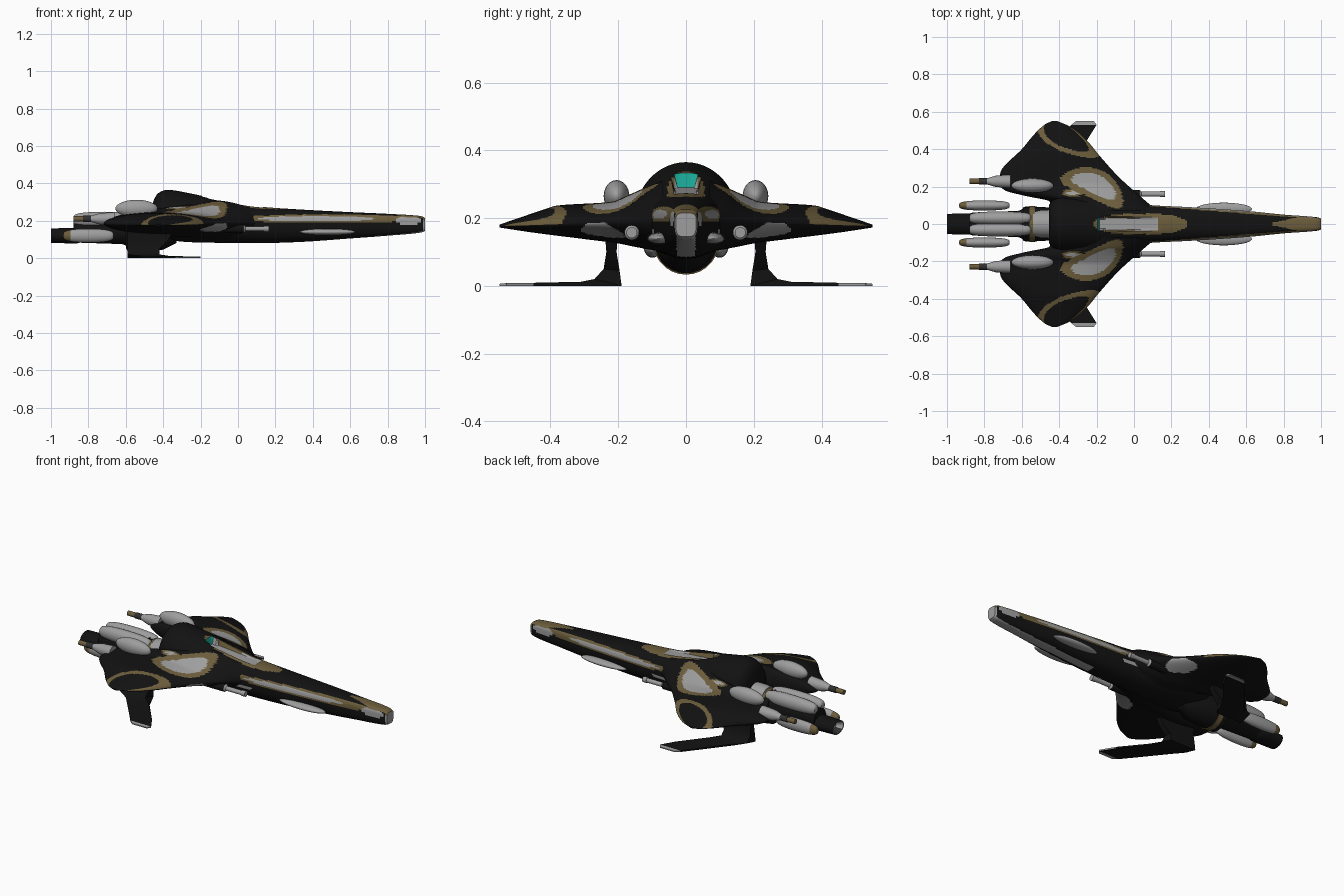
import bpy, bmesh, math
from mathutils import Vector

if "Cube" in bpy.data.objects:
    bpy.data.objects.remove(bpy.data.objects["Cube"])

COLS = {"hull_black": (.006, .006, .006), "light_grey": (.34, .34, .34), "bronze": (.15, .11, .045),
        "teal_glass": (.01, .38, .30), "dark_steel": (.03, .03, .03)}
MATS = []
for n, c in COLS.items():
    m = bpy.data.materials.new(n)
    m.diffuse_color = (*c, 1)
    m.use_nodes = True
    m.node_tree.nodes["Principled BSDF"].inputs["Base Color"].default_value = m.diffuse_color
    MATS.append(m)
BLACK, GREY, BRONZE, TEAL, STEEL = range(5)


def curve(tab, x):
    """Smooth interpolation through (x, value) pairs sorted by x."""
    if x <= tab[0][0]:
        return tab[0][1]
    for i in range(len(tab) - 1):
        (x0, a), (x1, b) = tab[i], tab[i + 1]
        if x <= x1:
            h, d = x1 - x0, (b - a) / (x1 - x0)
            dp = (a - tab[i-1][1]) / (x0 - tab[i-1][0]) if i else d
            dn = (tab[i+2][1] - b) / (tab[i+2][0] - x1) if i + 2 < len(tab) else d
            m0 = 2*d*dp/(d+dp) if d*dp > 0 else 0
            m1 = 2*d*dn/(d+dn) if d*dn > 0 else 0
            t = (x - x0) / h
            return (a*(1+2*t)*(1-t)**2 + m0*h*t*(1-t)**2 + b*t*t*(3-2*t) + m1*h*t*t*(t-1))
    return tab[-1][1]


def loft(name, rings, rule):
    """Skin closed rings, cap the ends, colour faces by rule(centre, normal)."""
    bm = bmesh.new()
    vs = [[bm.verts.new(p) for p in r] for r in rings]
    n = len(rings[0])
    for a, b in zip(vs, vs[1:]):
        for i in range(n):
            bm.faces.new((a[i], a[(i+1) % n], b[(i+1) % n], b[i]))
    bm.faces.new(vs[0])
    bm.faces.new(vs[-1])
    bmesh.ops.recalc_face_normals(bm, faces=bm.faces)
    bm.normal_update()
    for f in bm.faces:
        f.material_index = rule(f.calc_center_median(), f.normal)
    me = bpy.data.meshes.new(name)
    bm.to_mesh(me)
    bm.free()
    for m in MATS:
        me.materials.append(m)
    ob = bpy.data.objects.new(name, me)
    bpy.context.collection.objects.link(ob)
    bpy.context.view_layer.objects.active = ob
    ob.select_set(True)
    bpy.ops.object.shade_smooth_by_angle(angle=math.radians(40))
    ob.select_set(False)
    return ob


def lathe(name, prof, y, z, rule, sy=1, sz=1, n=28):
    """Round part along x from (x, radius) pairs."""
    rings = [[(x, y + sy*r*math.cos(k*math.tau/n), z + sz*r*math.sin(k*math.tau/n)) for k in range(n)]
             for x, r in prof]
    return loft(name, rings, rule if callable(rule) else (lambda c, nn: rule))


def pod(name, x0, x1, y, z, ry, rz, rule, p=.5):
    """Rounded capsule-like blob along x."""
    prof = []
    for i in range(21):
        a = math.pi * i / 20
        prof.append(((x0+x1)/2 - (x1-x0)/2*math.cos(a), max(.02, math.sin(a)**(2*p))))
    return lathe(name, prof, y, z, rule, ry, rz)


def ell(x, y, cx, cy, a, b, deg=0, bend=0, taper=0):
    """Below 1 inside a tilted, bent or tapered ellipse."""
    t = math.radians(deg)
    u = (x-cx)*math.cos(t) + (y-cy)*math.sin(t)
    v = -(x-cx)*math.sin(t) + (y-cy)*math.cos(t) + bend*u*u
    return (u/a)**2 + (v/(b*(1 - taper*max(-1, min(1, u/a)))))**2


# Fuselage: long spine, narrow nose, raised rear with a sunken canopy slot
W = [(-.455, .10), (-.43, .135), (-.38, .155), (-.25, .15), (-.1, .125), (.1, .1), (.3, .09), (.6, .07),
     (.8, .05), (.98, .036), (1, .03)]
ZT = [(-.455, .30), (-.43, .345), (-.38, .365), (-.25, .345), (-.1, .312), (.1, .277), (.3, .262),
      (.6, .246), (.8, .237), (.98, .225), (1, .215)]
ZB = [(-.455, .14), (-.43, .12), (-.38, .1), (-.25, .085), (.1, .08), (.3, .085), (.6, .105), (.8, .12),
      (.98, .137), (1, .145)]
PW = [(-.3, 1), (0, .9), (.5, .75), (1, .55)]


def hull_ring(x, n=80):
    w, zt, zb, p = (curve(t, x) for t in (W, ZT, ZB, PW))
    zm = .19
    ring = []
    for k in range(n):
        a = math.tau * k / n
        c, s = math.cos(a), math.sin(a)
        y = w * math.copysign(abs(c)**p, c)
        z = zm + (zt-zm if s > 0 else zm-zb) * math.copysign(abs(s)**p, s)
        if s > 0 and -.19 < x < .13 and abs(y) < .034:
            z = min(z, .29 - (x+.19)*.07)
        ring.append((x, y, z))
    return ring


def hull_rule(c, n):
    x, y, z = c.x, abs(c.y), c.z
    if n.z > .1 or n.x > .6:
        if -.205 < x < -.17 and y < .037 and n.x > .55:
            return TEAL
        if -.2 < x < .13 and y < .034:
            return GREY
        if abs((x-.035)/.25)**3 + (y/.055)**2 < 1 and z > .23:
            return BRONZE
    if x > .985:
        return BRONZE if z > .2 else GREY
    if n.z > .5 and x > .72 and y < .035*(x-.72)/.15:
        return BRONZE
    if n.z < -.5 and x > .3 and y < .028:
        return GREY
    if abs(n.y) > .25:
        if ell(x, z, .91, .20, .07, .024) < 1 or ell(x, z, .42, .211, .31, .014) < 1:
            return GREY
        if ell(x, z, .48, .211, .49, .023) < 1:
            return BRONZE
        if ell(x, z, .1, .16, .06, .01) < 1:
            return GREY
    return BLACK


loft("fuselage", [hull_ring(-.455 + 1.455*i/140) for i in range(141)], hull_rule)

# Wings: spanwise sections between leading and trailing edge curves
LEAD = [(.07, .13), (.1, .09), (.16, .02), (.25, -.08), (.36, -.18), (.45, -.255), (.52, -.34), (.55, -.41)]
TRAIL = [(.07, -.44), (.12, -.45), (.15, -.58), (.18, -.69), (.21, -.72), (.27, -.715), (.4, -.60),
         (.53, -.48), (.55, -.44)]
WT = [(.07, .31), (.12, .29), (.17, .268), (.22, .248), (.38, .237), (.42, .225), (.5, .198), (.55, .181)]
WB = [(.07, .10), (.15, .115), (.2, .125), (.3, .138), (.45, .157), (.55, .172)]


def wing_ring(y, s, n=56):
    xl, xt, zt, zb = (curve(t, y) for t in (LEAD, TRAIL, WT, WB))
    ze = .195 - .035*y
    ring = []
    for k in range(2*n):
        a = math.pi * k / n
        u = (1 - math.cos(a)) / 2
        f = abs(math.sin(a))**1.1
        ring.append((xl + (xt-xl)*u, s*y, ze + (zt-ze if k < n else zb-ze)*f))
    return ring


def wing_rule(c, n):
    x, y = c.x, abs(c.y)
    if n.z > 0:
        if ell(x, y, -.36, .462, .135, .055, -30, 0, .35) < 1:
            return BLACK
        if ell(x, y, -.35, .462, .19, .082, -30, 0, .3) < 1:
            return BRONZE
        if ell(x, y, -.205, .215, .13, .05, -25, 1.5) < 1:
            return GREY
        if ell(x, y, -.205, .215, .18, .078, -25, 1.5) < 1:
            return BRONZE
        if ell(x, y, -.33, .165, .035, .011) < 1:
            return GREY
        if ell(x, y, -.33, .165, .055, .019) < 1:
            return BRONZE
    elif ell(x, y, -.13, .245, .085, .045, -40) < 1:
        return GREY
    return BLACK


# Landing fins: strut corner points (inner y, z, outer y, z, rear x, front x)
FIN = [(.20, .16, .24, .16, -.59, -.34), (.205, .10, .235, .10, -.59, -.37), (.196, .045, .243, .05, -.59, -.42),
       (.19, 0, .27, .02, -.59, -.42), (.30, 0, .31, .012, -.52, -.37), (.45, 0, .45, .009, -.40, -.25),
       (.53, 0, .53, .008, -.335, -.2), (.55, 0, .55, .006, -.31, -.215)]


def fin_rule(c, n):
    return GREY if abs(c.y) > .52 or (abs(c.y) > .46 and c.x > -.24) else BLACK


for s, side in ((1, "left"), (-1, "right")):
    loft(side + "_wing", [wing_ring(.07 + .48*(i/80), s) for i in range(81)], wing_rule)
    loft(side + "_landing_fin", [[(x0, s*yi, zi), (x1, s*yi, zi), (x1, s*yo, zo), (x0, s*yo, zo)]
                                 for yi, zi, yo, zo, x0, x1 in FIN], fin_rule)
    # raised blister on the wing, lower nose fairing
    pod(side + "_wing_blister", -.655, -.43, s*.205, .265, .038, .047, GREY)
    pod(side + "_nose_fairing", .33, .63, s*.08, .14, .034, .017, GREY)
    # front guns under the wing root
    lathe(side + "_front_gun", [(-.1, .022), (.03, .022), (.04, .013), (.14, .013), (.14, .016), (.165, .016)],
          s*.16, .157, lambda c, n: GREY if c.x > .0 else BLACK, n=16)
    # rear guns on the wing trailing edge
    lathe(side + "_rear_gun", [(-.88, .014), (-.83, .014), (-.83, .017), (-.785, .017), (-.78, .018),
                               (-.74, .03), (-.66, .036)], s*.228, .21,
          lambda c, n: BRONZE if c.x < -.83 else STEEL if c.x < -.785 else GREY, n=20)
    # engine tubes and side pods
    pod(side + "_engine_tube", -.88, -.55, s*.031, .205, .036, .043, GREY, .2)
    pod(side + "_engine_pod", -.935, -.665, s*.099, .12, .027, .037,
        lambda c, n: BRONZE if c.x < -.9 else GREY, .25)

# Engine core, collar and exhaust
lathe("engine_neck", [(-.54, .07), (-.5, .075), (-.46, .075), (-.38, .085)], 0, .165, GREY)
lathe("engine_collar", [(-.6, .075), (-.59, .092), (-.56, .093), (-.56, .097), (-.53, .097), (-.53, .093),
                        (-.4, .085), (-.33, .05)], 0, .13,
      lambda c, n: BRONZE if -.561 < c.x < -.529 else BLACK)
lathe("engine_core", [(-.88, .055), (-.86, .062), (-.62, .07), (-.58, .085)], 0, .145, BLACK)
lathe("exhaust_nozzle", [(-.965, .03), (-1, .048), (-1, .054), (-.9, .057), (-.86, .057), (-.84, .05)], 0, .12,
      lambda c, n: GREY if c.x < -.96 and n.x < -.4 else STEEL if c.x < -.9 and n.x < -.2 else BLACK, 1, .72)
